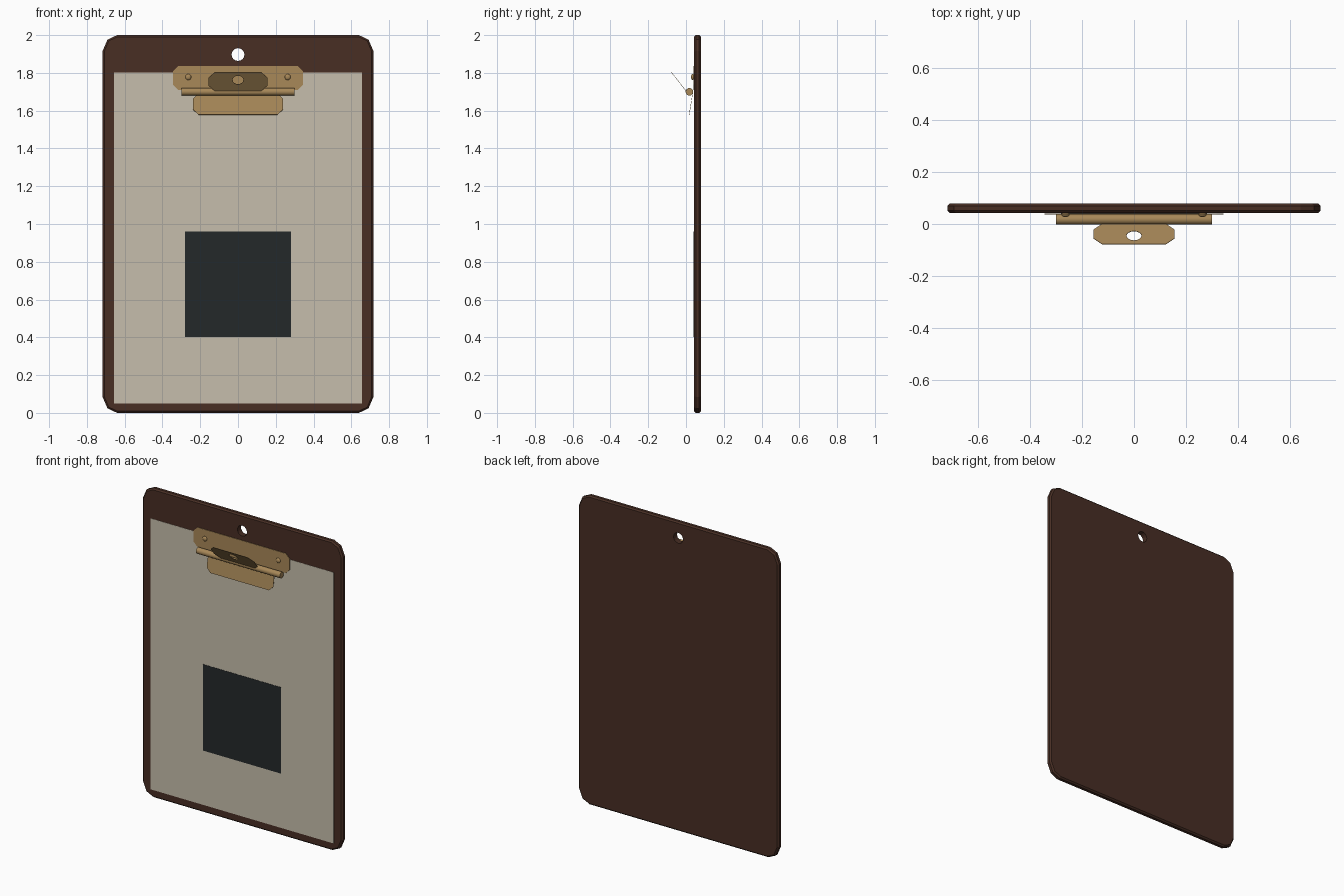
import bpy, bmesh, math
from math import sin, cos, pi

cube = bpy.data.objects.get("Cube")
if cube:
    bpy.data.objects.remove(cube)


def material(name, rgb):
    linear = [((c / 255 + 0.055) / 1.055) ** 2.4 for c in rgb]
    mat = bpy.data.materials.new(name)
    mat.use_nodes = True
    mat.diffuse_color = (*linear, 1)
    shader = next(n for n in mat.node_tree.nodes if n.type == "BSDF_PRINCIPLED")
    shader.inputs["Base Color"].default_value = (*linear, 1)
    shader.inputs["Roughness"].default_value = 0.6
    return mat


WOOD = material("dark_wood", (72, 46, 36))
PAPER = material("paper", (198, 190, 172))
LABEL = material("charcoal", (36, 40, 42))
BRASS = material("brass", (168, 136, 88))


def outline(half_width, bottom, top, corner):
    """Rectangle whose corners are cut by the (x, z) insets in corner."""
    pts = []
    for sx, up in ((1, True), (-1, True), (-1, False), (1, False)):
        insets = corner if (sx > 0) == up else corner[::-1]
        for dx, dz in insets:
            pts.append((sx * (half_width - dx), top - dz if up else bottom + dz))
    return pts


def circle(radius, z, sides=16):
    return [(radius * cos(2 * pi * i / sides), z + radius * sin(2 * pi * i / sides))
            for i in range(sides)]


def sheet(name, loops, thickness, mat, location=(0, 0, 0), tilt=0, bevel=0):
    """Plate in the xz plane; first loop is the rim, the others are holes."""
    bm = bmesh.new()
    edges = []
    for loop in loops:
        vs = [bm.verts.new((x, 0, z)) for x, z in loop]
        edges += [bm.edges.new((v, vs[i - 1])) for i, v in enumerate(vs)]
    rim = set(loops[0])
    rim = {(round(x, 4), round(z, 4)) for x, z in rim}
    bmesh.ops.triangle_fill(bm, edges=edges, use_beauty=True)
    extruded = bmesh.ops.extrude_face_region(bm, geom=bm.faces[:], use_keep_orig=True)
    moved = [g for g in extruded["geom"] if isinstance(g, bmesh.types.BMVert)]
    bmesh.ops.translate(bm, verts=moved, vec=(0, thickness, 0))
    bmesh.ops.recalc_face_normals(bm, faces=bm.faces[:])
    if bevel:
        rim_edges = [e for e in bm.edges
                     if e.calc_face_angle(0) > 1.5
                     and all((round(v.co.x, 4), round(v.co.z, 4)) in rim for v in e.verts)]
        bmesh.ops.bevel(bm, geom=rim_edges, offset=bevel, segments=1,
                        profile=0.5, affect="EDGES")
    mesh = bpy.data.meshes.new(name)
    bm.to_mesh(mesh)
    bm.free()
    mesh.materials.append(mat)
    obj = bpy.data.objects.new(name, mesh)
    bpy.context.collection.objects.link(obj)
    obj.location = location
    obj.rotation_euler.x = tilt
    return obj


def finish(name, mat):
    obj = bpy.context.object
    obj.name = name
    obj.data.materials.append(mat)
    bpy.ops.object.shade_smooth_by_angle(angle=math.radians(40))


# Backing board with hanging hole
board_corner = [(0, 0.085), (0.026, 0.024), (0.077, 0)]
sheet("board", [outline(0.717, 0, 2, board_corner), circle(0.034, 1.897)],
      0.036, WOOD, (0, 0.043, 0), bevel=0.009)

# Paper and dark square
square = [(0, 0)]
sheet("paper", [outline(0.656, 0.05, 1.803, square)], 0.002, PAPER, (0, 0.0415, 0))
sheet("paper_square", [outline(0.28, 0.402, 0.96, square)], 0.002, LABEL, (0, 0.040, 0))

# Clip plate, jaw and lever
cut = [(0, 0.028), (0.028, 0)]
sheet("clip_plate", [outline(0.344, 1.71, 1.837, cut)], 0.003, BRASS, (0, 0.037, 0))
sheet("clip_jaw", [outline(0.238, -0.113, 0, cut)], 0.002, BRASS,
      (0, 0.034, 1.69), tilt=-0.16)
lever_cut = [(0, 0.037), (0.034, 0)]
sheet("clip_lever", [outline(0.156, 0, 0.128, lever_cut), circle(0.029, 0.075)],
      0.002, BRASS, (0, 0, 1.703), tilt=0.665)

# Hinge tube
bpy.ops.mesh.primitive_cylinder_add(vertices=16, radius=0.02, depth=0.6,
                                    location=(0, 0.018, 1.7), rotation=(0, pi / 2, 0))
finish("hinge_tube", BRASS)

# Rivets
for side, x in (("left", 0.263), ("right", -0.263)):
    bpy.ops.mesh.primitive_uv_sphere_add(segments=12, ring_count=8, radius=0.016,
                                         location=(x, 0.036, 1.778))
    bpy.context.object.scale.y = 0.6
    finish("rivet_" + side, BRASS)
